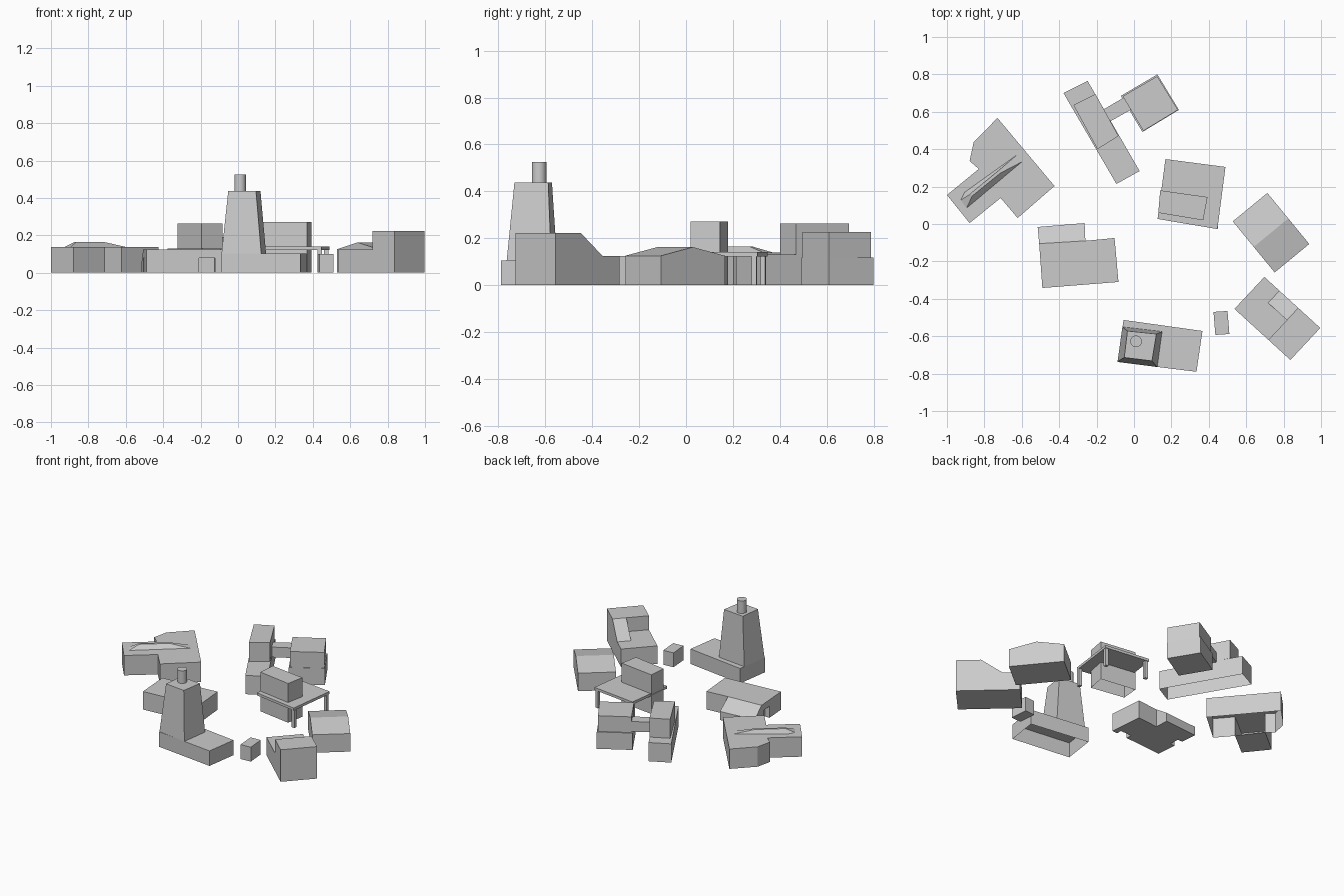
import bpy, bmesh
from mathutils import Vector

if "Cube" in bpy.data.objects:
    bpy.data.objects.remove(bpy.data.objects["Cube"])


def loft(name, low, high, bottom=True):
    """Closed solid between two matching rings of 3D points."""
    area = sum(a[0] * b[1] - b[0] * a[1] for a, b in zip(low, low[1:] + low[:1]))
    if area < 0:
        low, high = low[::-1], high[::-1]
    bm = bmesh.new()
    lo = [bm.verts.new(p) for p in low]
    hi = [bm.verts.new(p) for p in high]
    n = len(lo)
    for i in range(n):
        j = (i + 1) % n
        bm.faces.new((lo[i], lo[j], hi[j], hi[i]))
    bm.faces.new(hi)
    if bottom:
        bm.faces.new(lo[::-1])
    me = bpy.data.meshes.new(name)
    bm.to_mesh(me)
    bm.free()
    ob = bpy.data.objects.new(name, me)
    bpy.context.collection.objects.link(ob)
    return ob


def ring(pts, z):
    return [(x, y, z) for x, y in pts]


def block(name, pts, z0, z1, bottom=True):
    return loft(name, ring(pts, z0), ring(pts, z1), bottom)


def profile(name, origin, u, v, uz, v0, v1):
    """Extrude a (u, z) side profile across the v direction of a footprint."""
    o, u, v = Vector(origin), Vector(u), Vector(v)
    bm = bmesh.new()
    rings = []
    for t in (v0, v1):
        rings.append([bm.verts.new((*(o + u * s + v * t), z)) for s, z in uz])
    a, b = rings
    n = len(a)
    for i in range(n):
        j = (i + 1) % n
        bm.faces.new((a[i], a[j], b[j], b[i]))
    bm.faces.new(a[::-1])
    bm.faces.new(b)
    bmesh.ops.recalc_face_normals(bm, faces=bm.faces[:])
    me = bpy.data.meshes.new(name)
    bm.to_mesh(me)
    bm.free()
    ob = bpy.data.objects.new(name, me)
    bpy.context.collection.objects.link(ob)
    return ob


# west house: open-bottomed hall with a closed wing and a raised skylight
block("west_hall", [(-.73, .567), (-.425, .203), (-.622, .032), (-.713, .139),
                    (-.879, .005), (-1, .155), (-.83, .294), (-.879, .337),
                    (-.857, .438)], 0, .138, bottom=False)
wing = [(-.713, .139), (-.879, .005), (-1, .155), (-.83, .294)]
block("west_wing_floor", wing, 0, .004)
loft("skylight",
     ring([(-.62, .374), (-.905, .17), (-.926, .128), (-.895, .085), (-.60, .332)], .138),
     ring([(-.725, .285), (-.87, .166), (-.875, .16), (-.865, .15), (-.715, .272)], .164))

# north building: long block, upper storey, bridge, stacked square pavilion
block("north_long_block", [(-.377, .70), (-.248, .765), (.03, .283), (-.094, .214)],
      0, .13, bottom=False)
block("north_upper_storey", [(-.324, .636), (-.206, .695), (-.083, .47), (-.195, .40)],
      .13, .262)
block("bridge", [(-.167, .61), (-.04, .685), (0, .62), (-.125, .55)], .12, .19)
block("pavilion_lower", [(-.07, .685), (.125, .80), (.24, .61), (.045, .492)], 0, .117)
block("pavilion_upper", [(-.06, .683), (.124, .79), (.235, .61), (.05, .498)], .117, .226)

# canopy building: body under a wide slab, upper box, posts at the open side
body = [(.14, .18), (.393, .144), (.37, .02), (.13, .06)]
block("canopy_body", body, 0, .13, bottom=False)
block("canopy_slab", [(.168, .347), (.489, .305), (.446, -.027), (.126, .027)], .122, .14)
block("canopy_upper_box", body, .14, .272)
for i, (x, y) in enumerate([(.18, .33), (.472, .292), (.437, -.01)]):
    block(f"canopy_post_{i}", [(x - .011, y - .01), (x + .011, y - .013),
                               (x + .013, y + .008), (x - .009, y + .011)], 0, .122)

# east gabled house
profile("east_gable_house", (.713, .166), (.224, -.273), (-.185, -.152),
        [(0, 0), (1, 0), (1, .125), (.5, .162), (0, .125)], 0, 1)

# south-east stepped house: ramped half and stepped half
se = ((.697, -.283), (.299, -.273), (-.16, -.171))
profile("stepped_house_ramp_side", *se,
        [(0, 0), (1, 0), (1, .222), (.607, .222), (.27, .125), (0, .125)], 0, .38)
profile("stepped_house_step_side", *se,
        [(0, 0), (1, 0), (1, .222), (.607, .222), (.607, .125), (0, .125)], .38, 1)

# small shed
block("shed", [(.425, -.47), (.5, -.465), (.51, -.588), (.435, -.593)], 0, .1)

# tower with its low annex and chimney
block("tower_annex", [(-.056, -.513), (.366, -.572), (.334, -.79), (-.088, -.738)],
      0, .104, bottom=False)
loft("tower", ring([(-.062, -.55), (.15, -.575), (.124, -.765), (-.088, -.735)], .104),
     ring([(-.035, -.572), (.12, -.588), (.096, -.732), (-.052, -.714)], .438))
bpy.ops.mesh.primitive_cylinder_add(vertices=24, radius=.031, depth=.09,
                                    location=(.011, -.627, .48))
bpy.context.object.name = "chimney"
bpy.ops.object.shade_smooth_by_angle()

# south-west house: flat main body with door recesses, lean-to roof at the back
main = block("southwest_house", [(-.507, -.105), (-.26, -.09), (-.104, -.075),
                                 (-.083, -.31), (-.49, -.342)], 0, .125)
strip = [(-.515, -.016), (-.264, .005), (-.26, -.09), (-.507, -.105)]
loft("lean_to", ring(strip, 0),
     [(x, y, z) for (x, y), z in zip(strip, (.06, .06, .125, .125))])
doors = [[(-.21, -.28), (-.125, -.275), (-.12, -.36), (-.205, -.36)],
         [(-.53, -.13), (-.47, -.13), (-.465, -.2), (-.53, -.2)]]
for i, pts in enumerate(doors):
    cutter = block(f"door_cutter_{i}", pts, -.05, .08)
    cutter.hide_render = True
    cutter.hide_viewport = True
    m = main.modifiers.new("door", 'BOOLEAN')
    m.operation, m.solver, m.object = 'DIFFERENCE', 'EXACT', cutter
